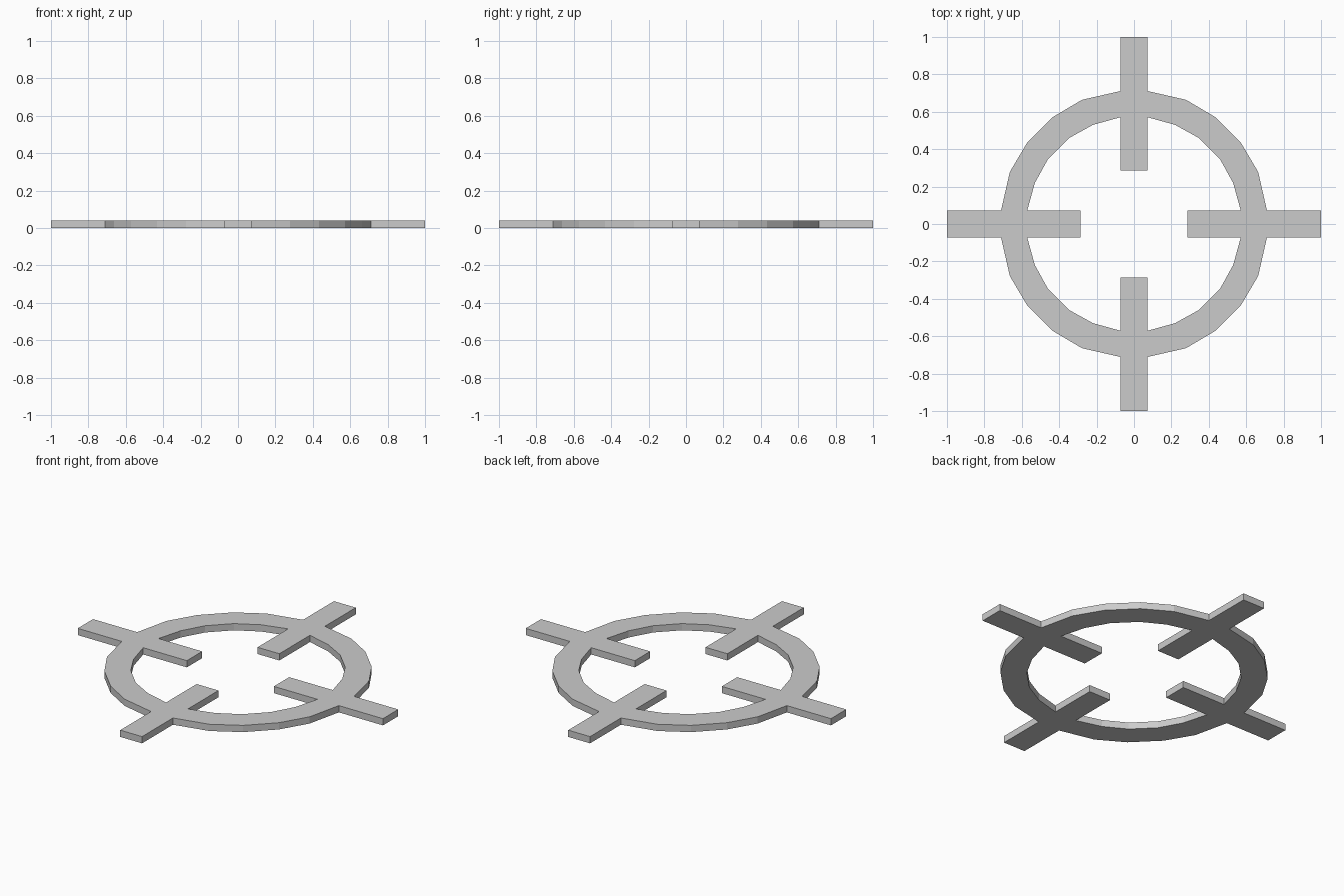
import bpy, bmesh
from math import pi
from mathutils import Matrix, Vector

if "Cube" in bpy.data.objects:
    bpy.data.objects.remove(bpy.data.objects["Cube"])

HALF_W = 0.0715      # half width of each arm
THICK = 0.04

# Quarter of the ring, from the +x arm to the +y arm
outer = [(0.711, HALF_W), (0.664, 0.278), (0.572, 0.434),
         (0.434, 0.572), (0.278, 0.664), (HALF_W, 0.711)]
inner = [(0.571, HALF_W), (0.53, 0.22), (0.459, 0.348),
         (0.348, 0.459), (0.22, 0.53), (HALF_W, 0.571)]

# Arm along +x, with corners where the ring joins it
arm_x = [0.285, 0.571, 0.711, 1.0]
arm = [(x, -HALF_W) for x in arm_x] + [(x, HALF_W) for x in reversed(arm_x)]

bm = bmesh.new()


def add_face(points, turn):
    bm.faces.new([bm.verts.new(turn @ Vector((x, y, 0))) for x, y in points])


# Four arms and four ring quarters in one flat sheet
for i in range(4):
    turn = Matrix.Rotation(i * pi / 2, 3, 'Z')
    add_face(arm, turn)
    for k in range(len(outer) - 1):
        add_face([inner[k], outer[k], outer[k + 1], inner[k + 1]], turn)
bmesh.ops.remove_doubles(bm, verts=bm.verts[:], dist=0.001)

# Give the sheet its thickness
result = bmesh.ops.extrude_face_region(bm, geom=bm.faces[:], use_keep_orig=True)
top = [g for g in result["geom"] if isinstance(g, bmesh.types.BMVert)]
bmesh.ops.translate(bm, verts=top, vec=(0, 0, THICK))
bmesh.ops.recalc_face_normals(bm, faces=bm.faces[:])

mesh = bpy.data.meshes.new("crosshair_ring")
bm.to_mesh(mesh)
bm.free()
bpy.context.collection.objects.link(bpy.data.objects.new("crosshair_ring", mesh))
